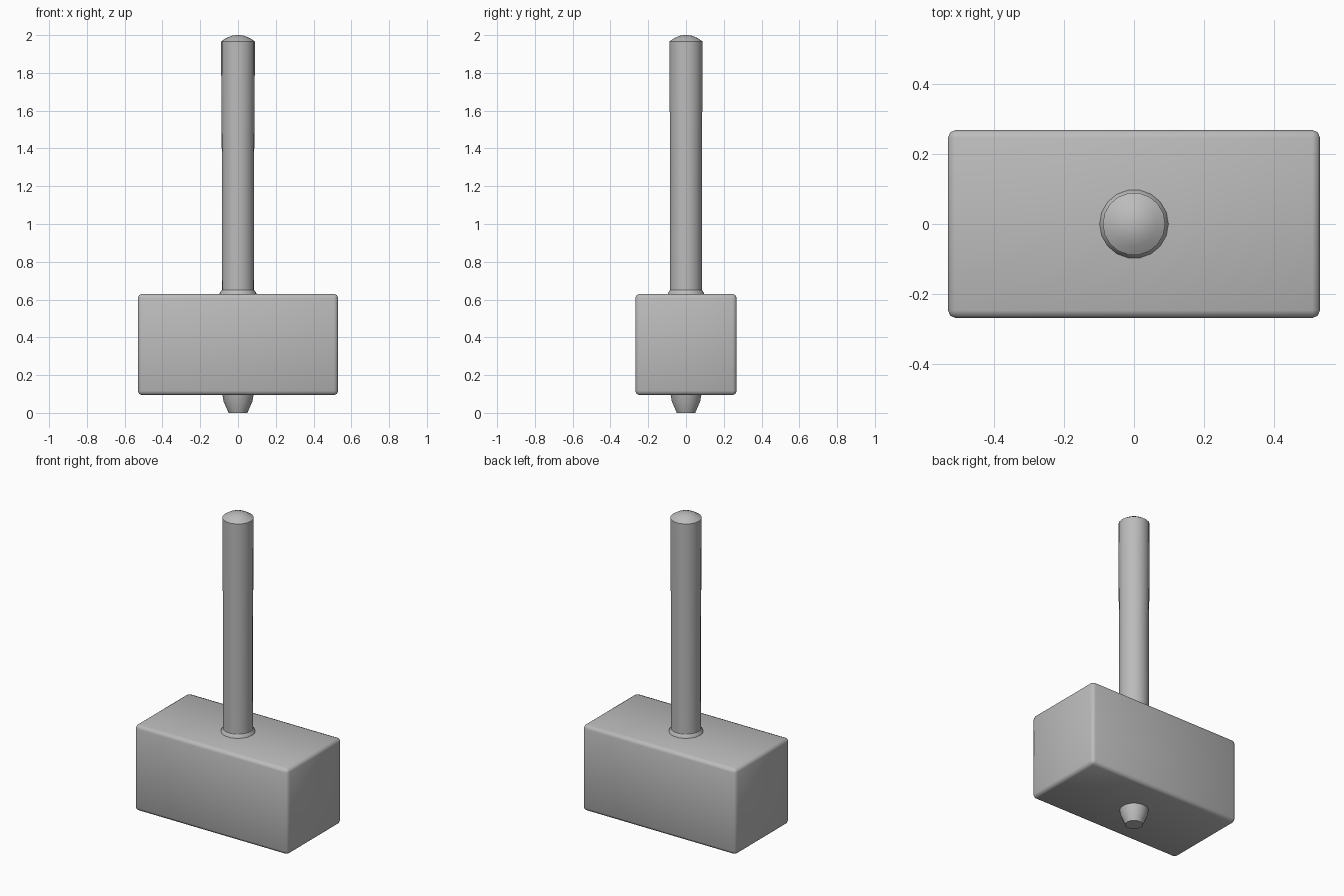
import bpy, bmesh, math

cube = bpy.data.objects.get("Cube")
if cube:
    bpy.data.objects.remove(cube, do_unlink=True)

GREY = (0.5, 0.5, 0.5, 1)
mat = bpy.data.materials.new("plain grey")
mat.use_nodes = True
mat.diffuse_color = GREY
mat.node_tree.nodes["Principled BSDF"].inputs["Base Color"].default_value = GREY


def finish(name, bm, angle):
    bmesh.ops.recalc_face_normals(bm, faces=bm.faces)
    mesh = bpy.data.meshes.new(name)
    bm.to_mesh(mesh)
    bm.free()
    mesh.materials.append(mat)
    obj = bpy.data.objects.new(name, mesh)
    bpy.context.collection.objects.link(obj)
    bpy.ops.object.select_all(action='DESELECT')
    obj.select_set(True)
    bpy.context.view_layer.objects.active = obj
    bpy.ops.object.shade_smooth_by_angle(angle=math.radians(angle))
    return obj


def lathe(name, profile, sides, angle):
    """Stack rings of (radius, height) and cap both ends."""
    bm = bmesh.new()
    rings = [[bm.verts.new((r * math.cos(math.tau * i / sides),
                            r * math.sin(math.tau * i / sides), z))
              for i in range(sides)] for r, z in profile]
    for low, high in zip(rings, rings[1:]):
        for i in range(sides):
            j = (i + 1) % sides
            bm.faces.new((low[i], low[j], high[j], high[i]))
    bm.faces.new(rings[0])
    bm.faces.new(rings[-1])
    return finish(name, bm, angle)


# Block head with narrow chamfered edges
bm = bmesh.new()
bmesh.ops.create_cube(bm, size=1)
for v in bm.verts:
    v.co = (v.co.x * 1.06, v.co.y * 0.536, v.co.z * 0.536 + 0.362)
bmesh.ops.bevel(bm, geom=bm.edges[:], offset=0.022, offset_type='OFFSET',
                segments=2, profile=0.5, affect='EDGES')
finish("hammer_head", bm, 60)

# Handle with a flared foot and a shallow domed end
lathe("handle", [(0.1, 0.62), (0.097, 0.635), (0.086, 0.65), (0.085, 1.25),
                 (0.089, 1.83), (0.089, 1.967), (0.063, 1.984),
                 (0.035, 1.996), (0.012, 2.0)], 18, 30)

# Tapered peg that pokes out below the head
lathe("bottom_peg", [(0.05, 0.0), (0.056, 0.015), (0.076, 0.06),
                     (0.085, 0.11)], 18, 40)
